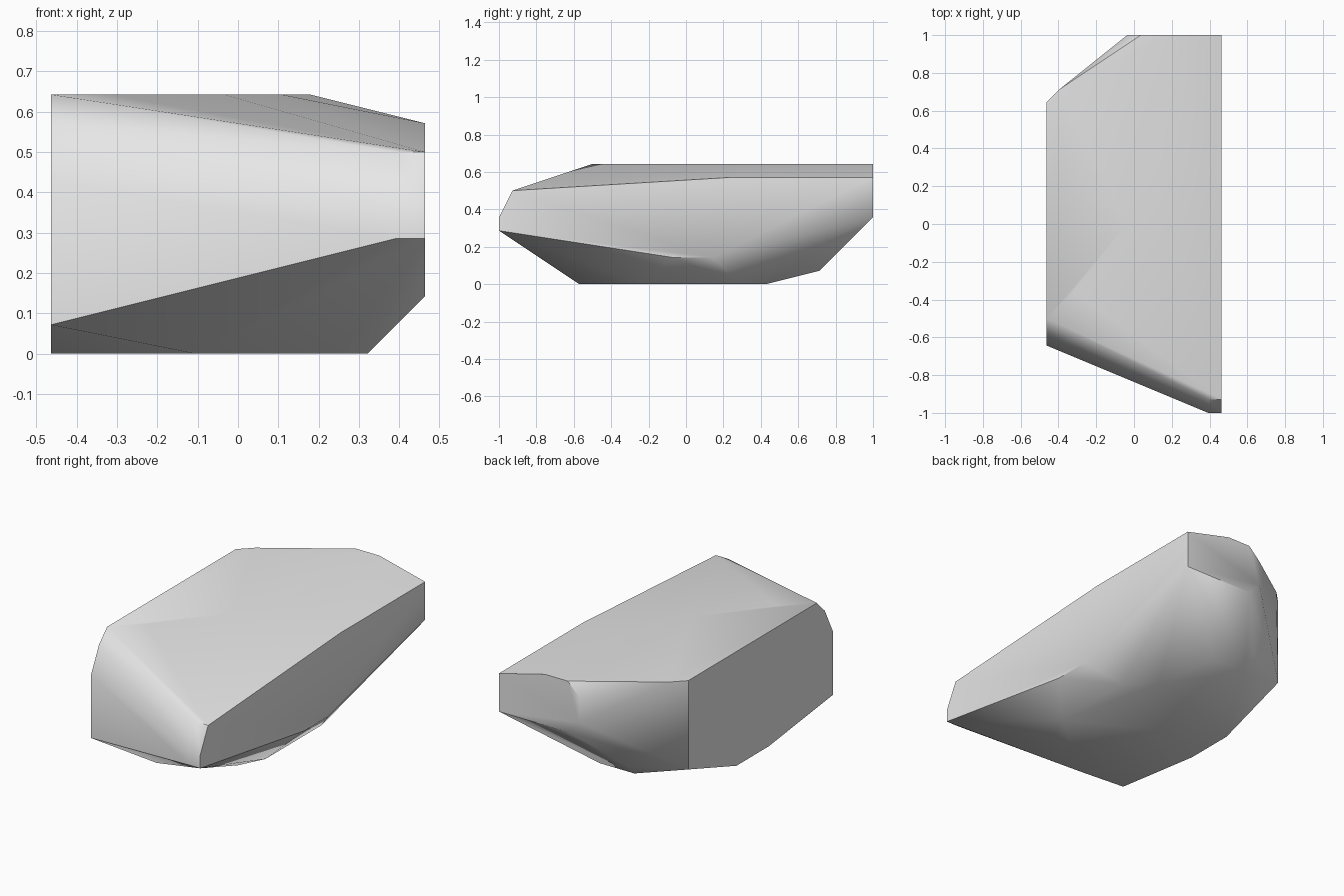
import bpy
import bmesh
import math

cube = bpy.data.objects.get("Cube")
if cube:
    bpy.data.objects.remove(cube, do_unlink=True)

U = 1 / 14            # grid step the stone is cut on
W, L = 6.5, 14        # half width and half length in steps

# Corner outlines in grid steps, one per flat side
right_side = [(W, y, z) for y, z in
              [(-14, 4), (-14, 5), (-13, 7), (3.5, 8), (14, 8), (14, 5), (2, 2), (-1, 2)]]
left_side = [(-W, y, z) for y, z in
             [(-9, 1), (-9, 6), (-8, 8), (-7, 9), (9, 9), (9, 2), (3, 0), (-1, 0)]]
back_end = [(x, L, z) for x, z in [(2.5, 9), (0.5, 9), (-0.5, 8), (-0.5, 6), (0.5, 5)]]
front_nose = [(5.5, -14, 4), (5.5, -14, 5), (5.5, -13, 7)]
top_rim = [(x, y, 9) for x, y in [(-4.5, -5), (-0.5, 0), (1.5, 5), (-5.5, 10)]]
underside = [(x, y, 0) for x, y in
             [(-1.5, -8), (3.5, -5), (4.5, -3), (4.5, 4), (2.5, 6)]]
back_belly = [(-2.5, 11, 2), (-2.5, 10, 1), (0.5, 10, 1)]

# Wrap the corners in one convex stone
bm = bmesh.new()
for outline in (right_side, left_side, back_end, front_nose, top_rim, underside, back_belly):
    for x, y, z in outline:
        bm.verts.new((x * U, y * U, z * U))
bmesh.ops.convex_hull(bm, input=bm.verts)
bmesh.ops.delete(bm, geom=[v for v in bm.verts if not v.link_faces], context='VERTS')
bmesh.ops.dissolve_limit(bm, angle_limit=math.radians(0.5), verts=bm.verts, edges=bm.edges)
bmesh.ops.recalc_face_normals(bm, faces=bm.faces)
mesh = bpy.data.meshes.new("stone")
bm.to_mesh(mesh)
bm.free()

stone = bpy.data.objects.new("stone", mesh)
bpy.context.collection.objects.link(stone)

# Plain grey surface
grey = bpy.data.materials.new("stone_grey")
grey.use_nodes = True
colour = (0.8, 0.8, 0.8, 1)
grey.diffuse_color = colour
grey.node_tree.nodes["Principled BSDF"].inputs["Base Color"].default_value = colour
mesh.materials.append(grey)

# Soft facets with crisp main edges
bpy.ops.object.select_all(action='DESELECT')
stone.select_set(True)
bpy.context.view_layer.objects.active = stone
bpy.ops.object.shade_smooth_by_angle(angle=math.radians(40))
